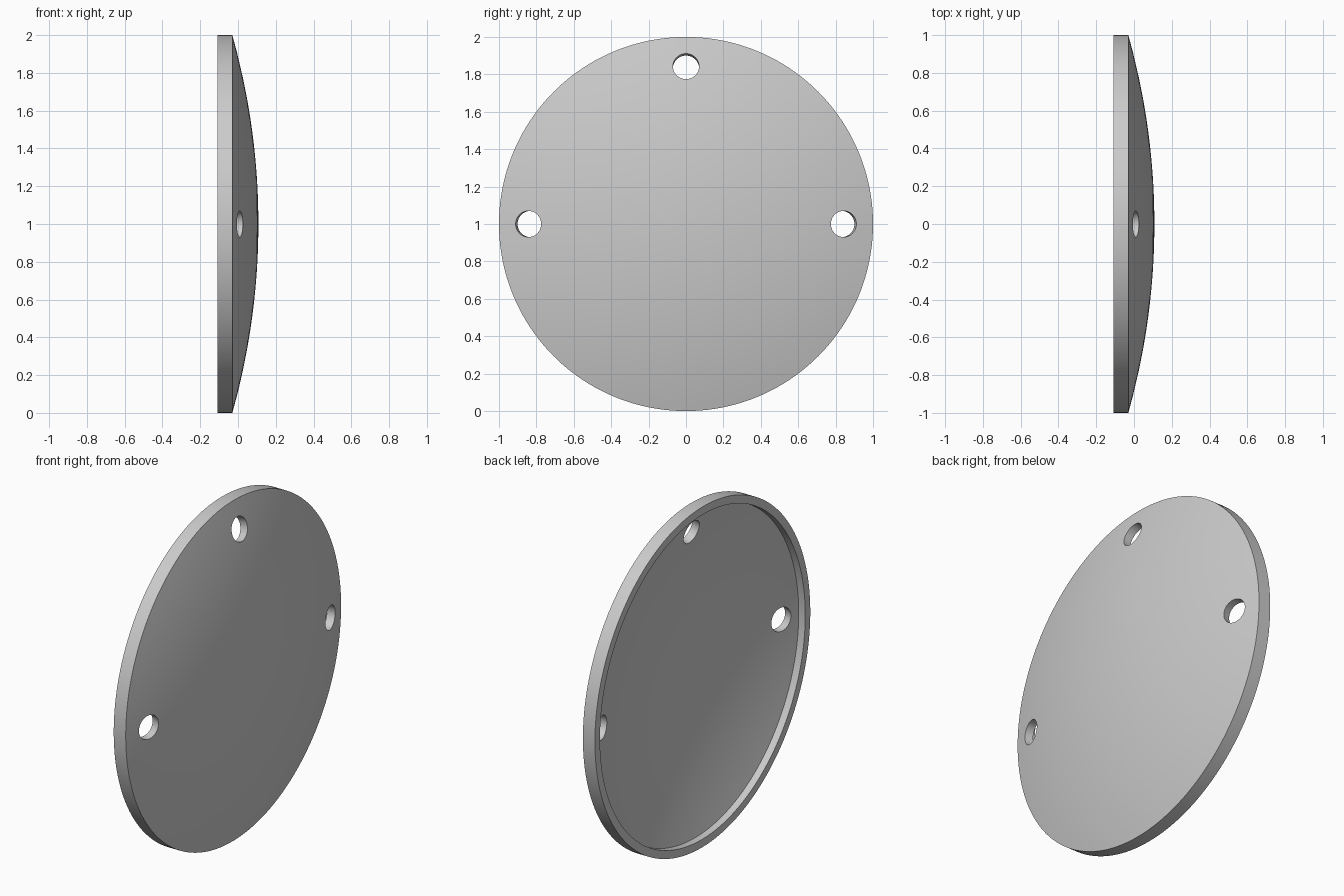
import bpy, bmesh, math
from mathutils import Matrix, Vector

if "Cube" in bpy.data.objects:
    bpy.data.objects.remove(bpy.data.objects["Cube"], do_unlink=True)

BACK, FRONT_EDGE, APEX = -0.108, -0.03, 0.108
INNER_R, THICK, CENTRE_Z = 0.953, 0.047, 1.0
HOLE_DIST, HOLE_R = 0.843, 0.07
SAG = APEX - FRONT_EDGE
DOME_R = (1 + SAG * SAG) / (2 * SAG)
DOME_X = APEX - DOME_R          # centre of the dome sphere, on the x axis
RINGS, STEPS = 20, 160

mat = bpy.data.materials.new("plain grey")
mat.use_nodes = True
grey = (0.6, 0.6, 0.6, 1)
mat.diffuse_color = grey
mat.node_tree.nodes["Principled BSDF"].inputs["Base Color"].default_value = grey


def dome_arc(sphere_r, edge_r):
    """Arc points (x, radius) from the apex out to the edge radius."""
    end = math.asin(edge_r / sphere_r)
    angles = [end * i / RINGS for i in range(RINGS + 1)]
    return [(DOME_X + sphere_r * math.cos(a), sphere_r * math.sin(a)) for a in angles]


def add_object(name, bm):
    bmesh.ops.recalc_face_normals(bm, faces=bm.faces[:])
    mesh = bpy.data.meshes.new(name)
    bm.to_mesh(mesh)
    bm.free()
    mesh.materials.append(mat)
    obj = bpy.data.objects.new(name, mesh)
    bpy.context.collection.objects.link(obj)
    return obj


# Domed cover: outer dome, straight rim and hollow back, turned about x
profile = dome_arc(DOME_R, 1.0) + [(BACK, 1.0), (BACK, INNER_R)]
profile += reversed(dome_arc(DOME_R - THICK, INNER_R))
bm = bmesh.new()
verts = [bm.verts.new((x, 0, CENTRE_Z + r)) for x, r in profile]
edges = [bm.edges.new(pair) for pair in zip(verts, verts[1:])]
bmesh.ops.spin(bm, geom=verts + edges, cent=(0, 0, CENTRE_Z), axis=(1, 0, 0),
               angle=math.tau, steps=STEPS, use_duplicate=False)
bmesh.ops.remove_doubles(bm, verts=bm.verts[:], dist=0.0001)
cover = add_object("domed_cover", bm)

# Three screw holes, square to the dome surface: top and both sides
tilt = math.asin(HOLE_DIST / DOME_R)
bm = bmesh.new()
for out in (Vector((0, 0, 1)), Vector((0, 1, 0)), Vector((0, -1, 0))):
    normal = Vector((math.cos(tilt), 0, 0)) + out * math.sin(tilt)
    place = Vector((DOME_X, 0, CENTRE_Z)) + normal * (DOME_R - THICK / 2)
    turn = normal.to_track_quat('Z', 'Y').to_matrix().to_4x4()
    bmesh.ops.create_cone(bm, cap_ends=True, segments=48, radius1=HOLE_R,
                          radius2=HOLE_R, depth=0.2,
                          matrix=Matrix.Translation(place) @ turn)
cutter = add_object("hole_cutter", bm)
cutter.hide_render = True

# Cut the holes and keep the finished mesh
cut = cover.modifiers.new("holes", 'BOOLEAN')
cut.operation, cut.solver, cut.object = 'DIFFERENCE', 'EXACT', cutter
bpy.context.view_layer.objects.active = cover
bpy.ops.object.select_all(action='DESELECT')
cover.select_set(True)
bpy.ops.object.modifier_apply(modifier=cut.name)
bpy.data.objects.remove(cutter, do_unlink=True)
bpy.ops.object.shade_smooth_by_angle(angle=math.radians(30))
